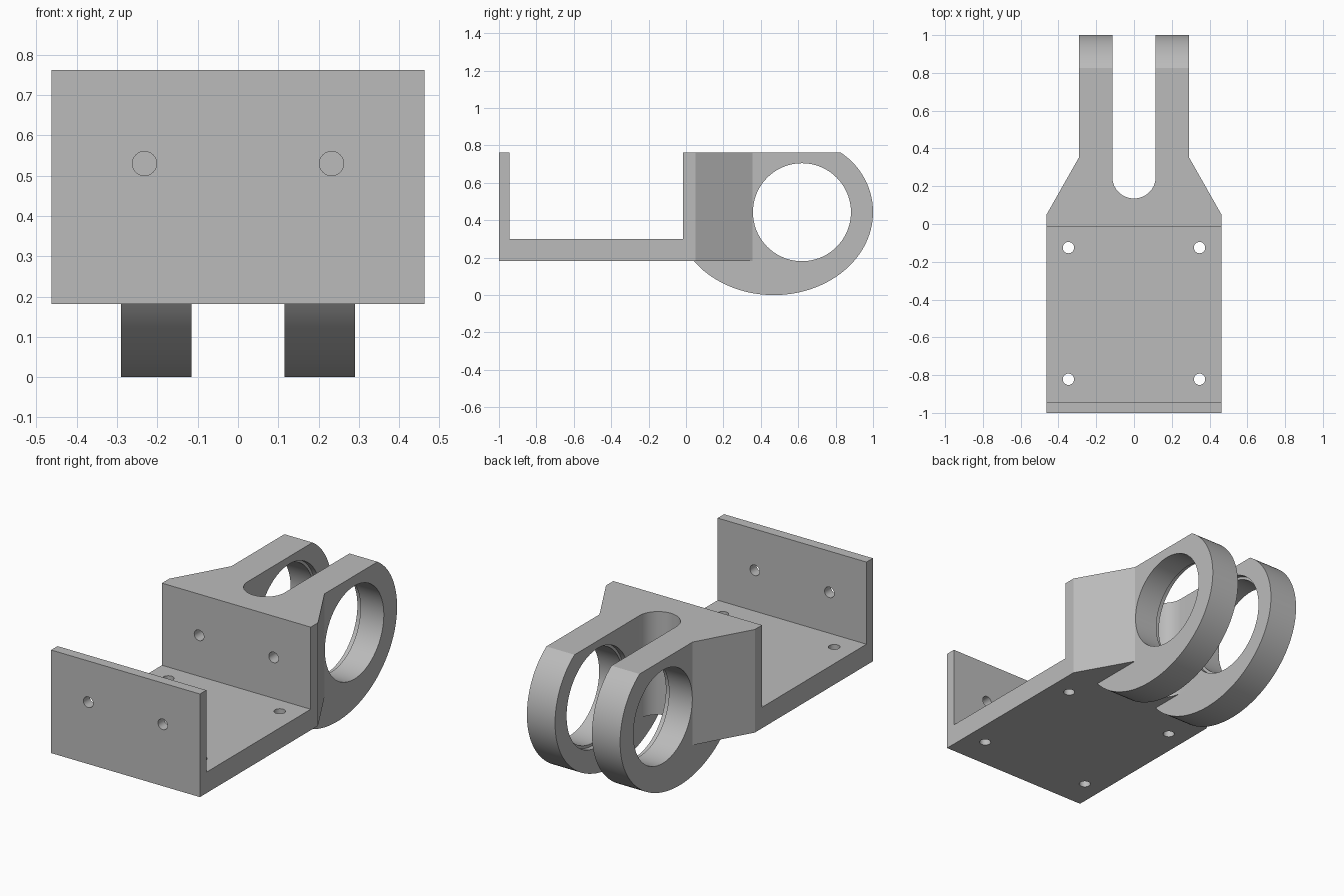
import bpy, bmesh, math
from mathutils import Vector

if "Cube" in bpy.data.objects:
    bpy.data.objects.remove(bpy.data.objects["Cube"], do_unlink=True)

grey = bpy.data.materials.new("plain grey")
grey.use_nodes = True
colour = (0.5, 0.5, 0.5, 1)
grey.diffuse_color = colour
grey.node_tree.nodes["Principled BSDF"].inputs["Base Color"].default_value = colour


def prism(name, outline, axis, start, end):
    """Extrude a flat outline along an axis between two positions."""
    place = {"X": lambda p, d: (d, p[0], p[1]),
             "Y": lambda p, d: (p[0], d, p[1]),
             "Z": lambda p, d: (p[0], p[1], d)}[axis]
    bm = bmesh.new()
    face = bm.faces.new([bm.verts.new(place(p, start)) for p in outline])
    moved = bmesh.ops.extrude_face_region(bm, geom=[face])["geom"]
    shift = Vector(place((0, 0), end - start))
    bmesh.ops.translate(bm, vec=shift, verts=[v for v in moved if isinstance(v, bmesh.types.BMVert)])
    bmesh.ops.recalc_face_normals(bm, faces=bm.faces)
    mesh = bpy.data.meshes.new(name)
    bm.to_mesh(mesh)
    bm.free()
    mesh.materials.append(grey)
    obj = bpy.data.objects.new(name, mesh)
    bpy.context.collection.objects.link(obj)
    return obj


def arc(cy, cz, a, b, start, end, steps):
    angles = [math.radians(start + (end - start) * i / steps) for i in range(steps + 1)]
    return [(cy + a * math.cos(t), cz + b * math.sin(t)) for t in angles]


def circle(u, v, r, steps=32):
    return arc(u, v, r, r, 0, 360, steps)[:-1]


def combine(target, other, operation):
    mod = target.modifiers.new(operation, "BOOLEAN")
    mod.operation, mod.solver, mod.object = operation, "EXACT", other
    bpy.context.view_layer.objects.active = target
    bpy.ops.object.modifier_apply(modifier=mod.name)
    bpy.data.objects.remove(other, do_unlink=True)


HALF, BOTTOM, TOP = 0.463, 0.182, 0.762
BORE_Y, BORE_Z = 0.62, 0.443

# Floor with upright front plate
bracket = prism("bracket", [(-1, BOTTOM), (0.03, BOTTOM), (0.03, 0.3), (-0.943, 0.3),
                            (-0.943, TOP), (-1, TOP)], "X", -HALF, HALF)

# Tapered block with a round-bottomed slot
slot = arc(0, 0.25, 0.115, 0.115, 0, -180, 32)
block = prism("block", [(-0.115, 0.355), (-0.29, 0.355), (-HALF, 0.05), (-HALF, -0.015),
                        (HALF, -0.015), (HALF, 0.05), (0.29, 0.355), (0.115, 0.355)] + slot,
              "Z", BOTTOM, TOP)
combine(bracket, block, "UNION")

# Pair of ring arms: elliptical underside, circular back, flat top
top_angle = math.degrees(math.asin((TOP - BORE_Z) / 0.38))
underside = arc(0.47, BORE_Z, 0.53, BORE_Z, 216, 360, 48)
back = arc(BORE_Y, BORE_Z, 0.38, 0.38, 0, top_angle, 20)[1:]
back[-1] = (back[-1][0], TOP)
for side in (-1, 1):
    arm = prism("arm", underside + back + [(underside[0][0], TOP)],
                "X", side * 0.115, side * 0.29)
    combine(bracket, arm, "UNION")

# Bores with a shallow counterbore on the inner faces
combine(bracket, prism("bore", circle(BORE_Y, BORE_Z, 0.262, 72), "X", -0.6, 0.6), "DIFFERENCE")
combine(bracket, prism("counterbore", circle(BORE_Y, BORE_Z, 0.277, 72), "X", -0.145, 0.145),
        "DIFFERENCE")

# Screw holes through the plate into the block, and through the floor
for side in (-1, 1):
    combine(bracket, prism("plate_hole", circle(side * 0.232, 0.53, 0.03), "Y", -1.1, 0.2),
            "DIFFERENCE")
    for y in (-0.125, -0.822):
        combine(bracket, prism("floor_hole", circle(side * 0.347, y, 0.03), "Z", 0.1, 0.4),
                "DIFFERENCE")

bpy.ops.object.select_all(action="DESELECT")
bracket.select_set(True)
bpy.context.view_layer.objects.active = bracket
bpy.ops.object.shade_smooth_by_angle(angle=math.radians(25))
